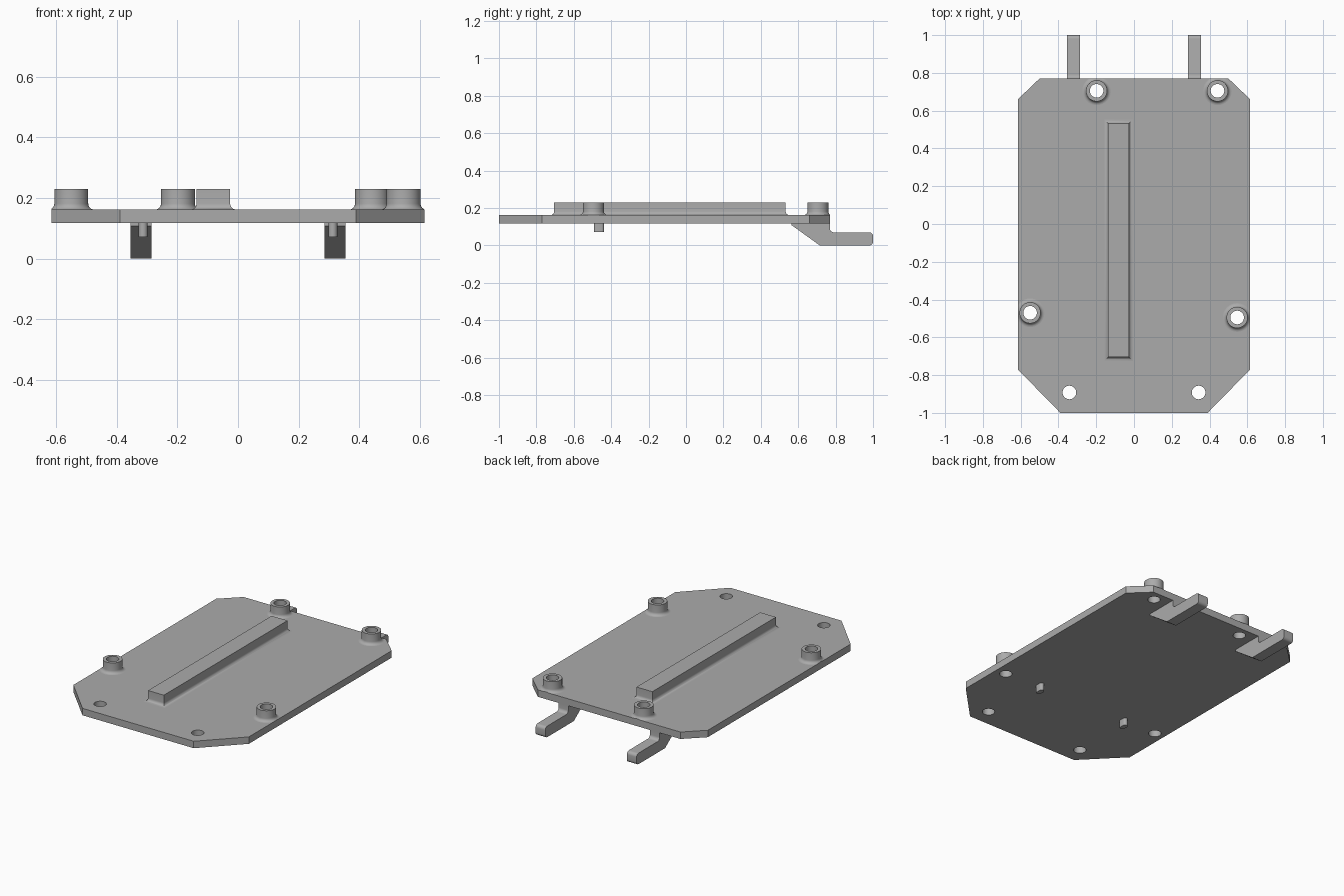
import bpy, bmesh
from math import sin, cos, pi, radians

cube = bpy.data.objects.get("Cube")
if cube:
    bpy.data.objects.remove(cube)

GREY = (0.41, 0.41, 0.41, 1)
grey = bpy.data.materials.new("plain grey")
grey.use_nodes = True
grey.diffuse_color = GREY
grey.node_tree.nodes["Principled BSDF"].inputs["Base Color"].default_value = GREY

HALF_W, FRONT, BACK = 0.615, -1.0, 0.77
BOTTOM, DECK, RAISED = 0.118, 0.162, 0.23
HOLE_R, BOSS_R, FILLET = 0.036, 0.056, 0.02
SEG = 40


def finish(bm, name):
    bmesh.ops.recalc_face_normals(bm, faces=bm.faces[:])
    mesh = bpy.data.meshes.new(name)
    bm.to_mesh(mesh)
    bm.free()
    mesh.materials.append(grey)
    obj = bpy.data.objects.new(name, mesh)
    bpy.context.collection.objects.link(obj)
    bpy.ops.object.select_all(action="DESELECT")
    obj.select_set(True)
    bpy.context.view_layer.objects.active = obj
    bpy.ops.object.shade_smooth_by_angle(angle=radians(32))
    return obj


def arc(cx, cy, r, start, end, n):
    """Points on a circular arc, angles in degrees."""
    angles = [radians(start + (end - start) * i / n) for i in range(n + 1)]
    return [(cx + r * cos(a), cy + r * sin(a)) for a in angles]


def circle(cx, cy, r):
    return arc(cx, cy, r, 0, 360, SEG)[:-1]


def bridge(bm, a, b):
    for i in range(len(a)):
        j = (i + 1) % len(a)
        bm.faces.new((a[i], a[j], b[j], b[i]))


def prism(name, points, to_3d, depth):
    """Extrude a closed outline by a vector."""
    bm = bmesh.new()
    face = bm.faces.new([bm.verts.new(to_3d(*p)) for p in points])
    out = bmesh.ops.extrude_face_region(bm, geom=[face], use_keep_orig=True)
    moved = [g for g in out["geom"] if isinstance(g, bmesh.types.BMVert)]
    bmesh.ops.translate(bm, verts=moved, vec=depth)
    return finish(bm, name)


# Base plate with chamfered corners and round through holes
bosses = {"back_right": (-0.198, 0.705), "back_left": (0.442, 0.705),
          "front_right": (-0.55, -0.47), "front_left": (0.546, -0.495)}
half = [(0.39, FRONT), (HALF_W, -0.77), (HALF_W, 0.66), (0.5, BACK)]
outline = half + [(-x, y) for x, y in reversed(half)]
holes = list(bosses.values()) + [(-0.342, -0.892), (0.342, -0.892)]
bm = bmesh.new()
layers = []
for z in (BOTTOM, DECK):
    loops, edges = [], []
    for pts in [outline] + [circle(x, y, HOLE_R) for x, y in holes]:
        vs = [bm.verts.new((x, y, z)) for x, y in pts]
        edges += [bm.edges.new((vs[i - 1], vs[i])) for i in range(len(vs))]
        loops.append(vs)
    bmesh.ops.triangle_fill(bm, edges=edges, use_beauty=True)
    layers.append(loops)
for low, high in zip(*layers):
    bridge(bm, low, high)
finish(bm, "base_plate")

# Hollow screw bosses with a filleted foot
fillet = arc(FILLET, FILLET, FILLET, 180, 270, 6)
for name, (cx, cy) in bosses.items():
    profile = [(HOLE_R, DECK), (HOLE_R, RAISED), (BOSS_R, RAISED)]
    profile += [(BOSS_R + d, DECK + h) for d, h in fillet]
    bm = bmesh.new()
    rings = []
    for r, z in profile:
        # keep the foot inside the plate edge
        rings.append([bm.verts.new((max(-HALF_W, min(HALF_W, x)), min(BACK, y), z))
                      for x, y in circle(cx, cy, r)])
    for a, b in zip(rings, rings[1:]):
        bridge(bm, a, b)
    finish(bm, name + "_boss")

# Long raised rib with a mitred fillet around its foot
bm = bmesh.new()
rings = []
for d, z in [(0, RAISED)] + [(d, DECK + h) for d, h in fillet]:
    x0, x1, y0, y1 = -0.137 - d, -0.026 + d, -0.705 - d, 0.533 + d
    rings.append([bm.verts.new((x, y, z))
                  for x, y in ((x0, y0), (x1, y0), (x1, y1), (x0, y1))])
bm.faces.new(rings[0])
for a, b in zip(rings, rings[1:]):
    bridge(bm, a, b)
finish(bm, "raised_rib")

# Rear hooks and locating pins under the plate, one per side
R = 0.02
hook = [(0.565, BOTTOM), (0.565, 0.108), (0.715, 0)]
hook += arc(1 - R, R, R, -90, 0, 6) + arc(1 - R, 0.07 - R, R, 0, 90, 6)
hook += arc(BACK + R, 0.07 + R, R, 270, 180, 6) + [(BACK, BOTTOM)]
pin = arc(0, 0.0125, 0.015, 0, 180, 10) + arc(0, -0.0125, 0.015, 180, 360, 10)
for side, s in (("left", 1), ("right", -1)):
    prism(side + "_hook", hook, lambda y, z: (s * 0.32 - 0.034, y, z), (0.068, 0, 0))
    prism(side + "_pin", pin, lambda x, y: (s * 0.313 + x, y - 0.465, 0.071),
          (0, 0, BOTTOM - 0.071))
